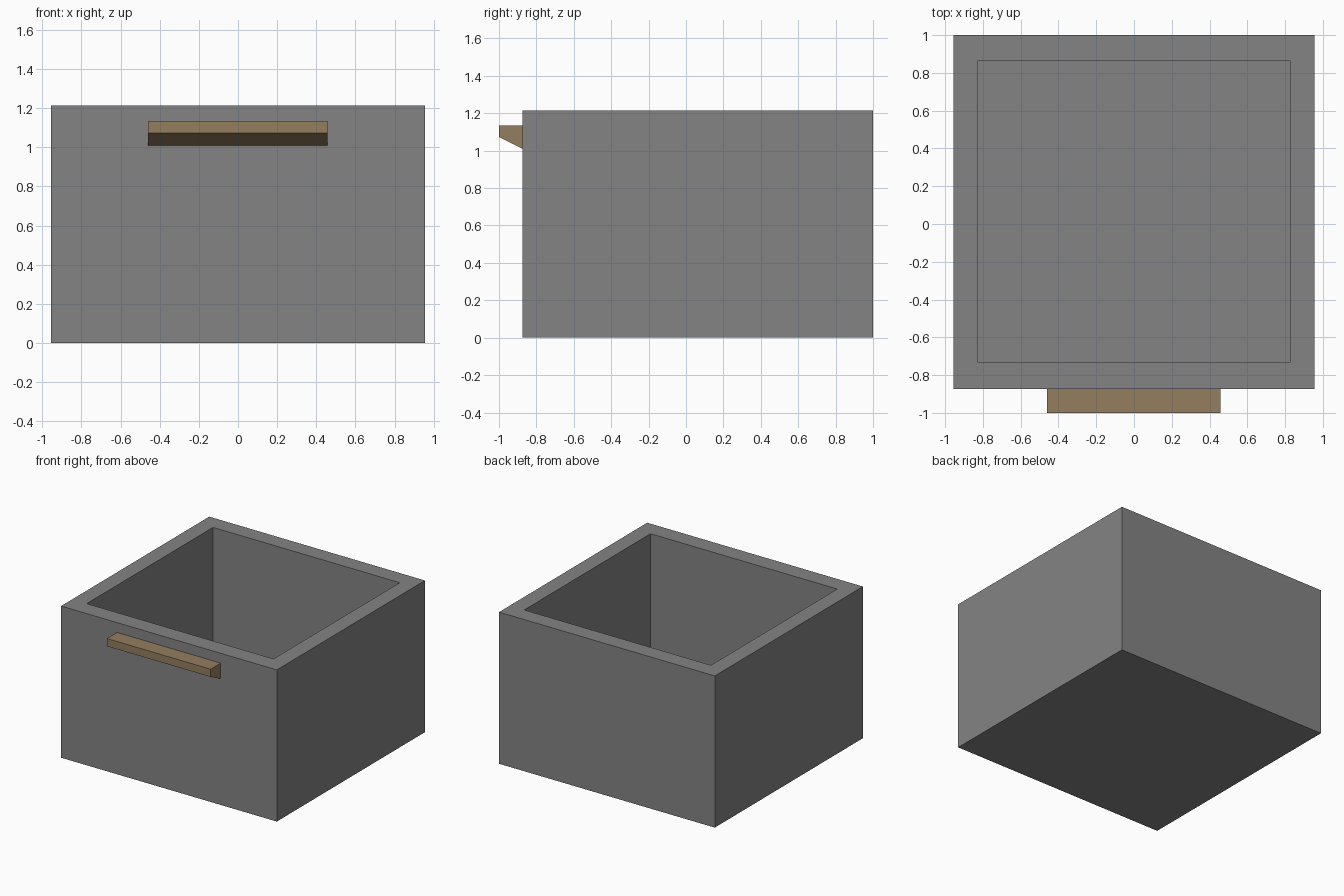
import bpy, bmesh

if "Cube" in bpy.data.objects:
    bpy.data.objects.remove(bpy.data.objects["Cube"])


def material(name, rgb):
    m = bpy.data.materials.new(name)
    m.diffuse_color = (*rgb, 1.0)
    m.use_nodes = True
    m.node_tree.nodes["Principled BSDF"].inputs["Base Color"].default_value = m.diffuse_color
    return m


def add_object(name, bm, mat):
    bmesh.ops.recalc_face_normals(bm, faces=bm.faces)
    mesh = bpy.data.meshes.new(name)
    bm.to_mesh(mesh)
    bm.free()
    mesh.materials.append(mat)
    obj = bpy.data.objects.new(name, mesh)
    bpy.context.collection.objects.link(obj)
    return obj


grey = material("grey", (0.23, 0.23, 0.23))
brown = material("brown", (0.296, 0.209, 0.112))

# Drawer box: a block with its top inset and pushed down to the floor
HX, Y0, Y1, H = 0.955, -0.873, 1.0, 1.214
WALL, FLOOR = 0.128, 0.13
bm = bmesh.new()
base = bm.faces.new([bm.verts.new((x, y, 0)) for x, y in
                     ((-HX, Y0), (HX, Y0), (HX, Y1), (-HX, Y1))])
ext = bmesh.ops.extrude_face_region(bm, geom=[base], use_keep_orig=True)["geom"]
for v in [g for g in ext if isinstance(g, bmesh.types.BMVert)]:
    v.co.z = H
bmesh.ops.recalc_face_normals(bm, faces=bm.faces)
top = max(bm.faces, key=lambda f: f.calc_center_median().z)
bmesh.ops.inset_region(bm, faces=[top], thickness=WALL, use_even_offset=True)
for v in top.verts:
    # front wall is slightly thicker than the others
    v.co.y = Y0 + 0.141 if v.co.y < 0 else Y1 - 0.135
ext = bmesh.ops.extrude_face_region(bm, geom=[top])["geom"]
for v in [g for g in ext if isinstance(g, bmesh.types.BMVert)]:
    v.co.z = FLOOR
if top.is_valid:
    bmesh.ops.delete(bm, geom=[top], context='FACES_ONLY')
add_object("drawer_box", bm, grey)

# Handle: wedge profile (y, z) swept along x
profile = [(Y0, 1.01), (-1.0, 1.073), (-1.0, 1.135), (Y0, 1.135)]
bm = bmesh.new()
side = bm.faces.new([bm.verts.new((-0.46, y, z)) for y, z in profile])
ext = bmesh.ops.extrude_face_region(bm, geom=[side], use_keep_orig=True)["geom"]
for v in [g for g in ext if isinstance(g, bmesh.types.BMVert)]:
    v.co.x = 0.458
add_object("handle", bm, brown)
